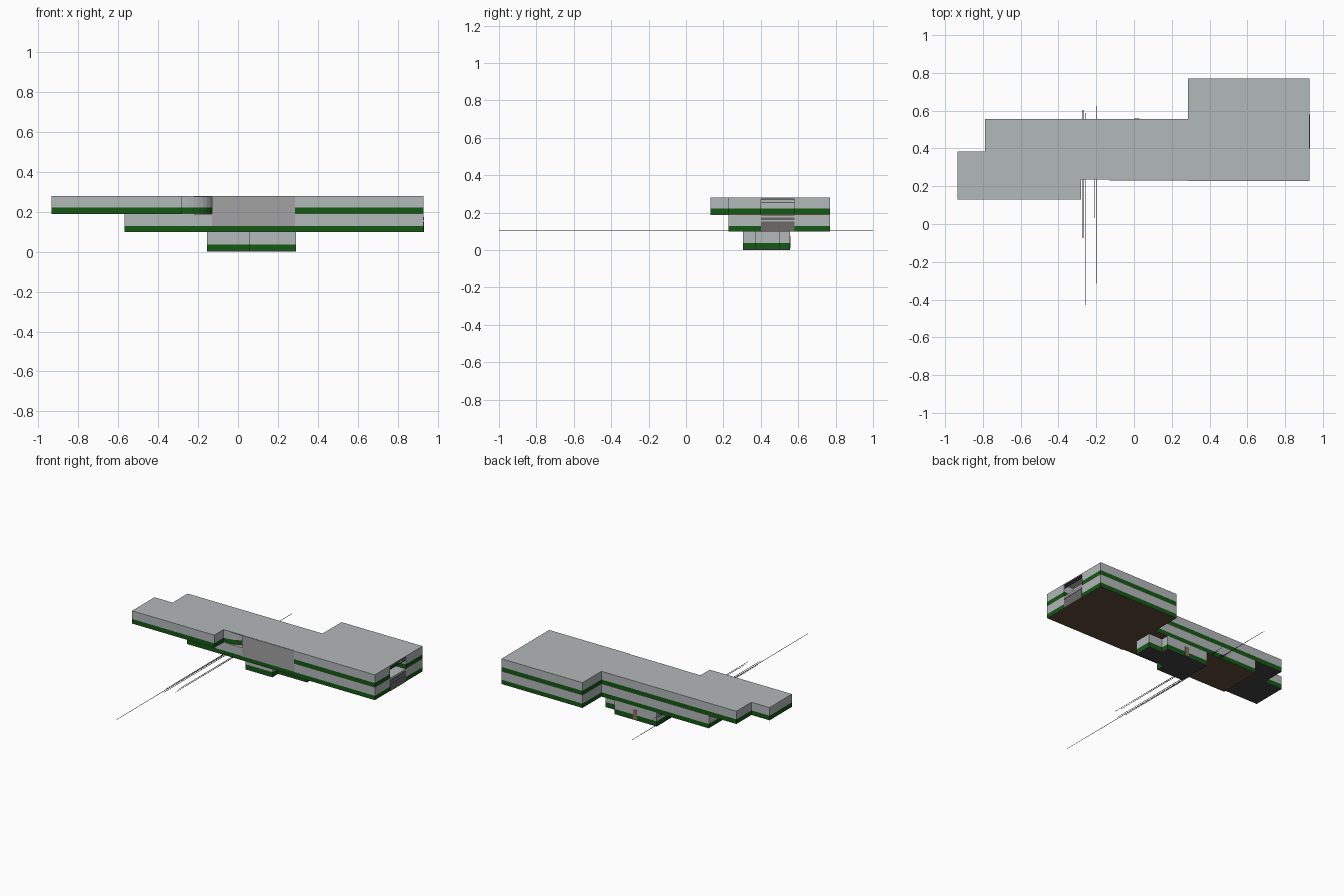
import bpy, bmesh, math

if "Cube" in bpy.data.objects:
    bpy.data.objects.remove(bpy.data.objects["Cube"])


def mat(name, r, g, b):
    m = bpy.data.materials.new(name)
    m.diffuse_color = (r, g, b, 1)
    m.use_nodes = True
    m.node_tree.nodes["Principled BSDF"].inputs["Base Color"].default_value = m.diffuse_color
    return m


WALL = mat("pale grey", 0.45, 0.48, 0.49)
PANEL = mat("mid grey", 0.36, 0.36, 0.37)
GREEN = mat("dark green", 0.006, 0.10, 0.006)
BROWN = mat("floor brown", 0.11, 0.075, 0.045)
DARK = mat("dark grey", 0.055, 0.055, 0.058)
STEP = mat("stone grey", 0.15, 0.14, 0.14)
DOOR = mat("door brown", 0.27, 0.16, 0.10)


def prism(name, outline, levels, side_mats, bottom, top):
    """Stack an outline (anticlockwise) through z levels, one material per band."""
    bm = bmesh.new()
    rings = [[bm.verts.new((x, y, z)) for x, y in outline] for z in levels]
    n = len(outline)
    mats = side_mats + [bottom, top]
    for k in range(len(levels) - 1):
        for i in range(n):
            j = (i + 1) % n
            f = bm.faces.new((rings[k][i], rings[k][j], rings[k + 1][j], rings[k + 1][i]))
            f.material_index = k
    f = bm.faces.new(rings[0][::-1])
    f.material_index = len(side_mats)
    f = bm.faces.new(rings[-1])
    f.material_index = len(side_mats) + 1
    me = bpy.data.meshes.new(name)
    bm.to_mesh(me)
    bm.free()
    for m in mats:
        me.materials.append(m)
    ob = bpy.data.objects.new(name, me)
    bpy.context.collection.objects.link(ob)
    return ob


def box(name, x0, x1, y0, y1, z0, z1, m):
    return prism(name, [(x0, y0), (x1, y0), (x1, y1), (x0, y1)], [z0, z1], [m], m, m)


# lower storey with a stepped front and back corner
lower = [(-.155, .305), (.06, .305), (.06, .37), (.29, .37), (.29, .50),
         (.18, .50), (.18, .555), (-.155, .555)]
prism("lower_storey", lower, [0, .007, .037, .10], [DARK, GREEN, WALL], DARK, WALL)
box("back_door", 0.0, .03, .55, .558, .007, .075, DOOR)

# middle storey
middle = [(-.57, .235), (.285, .235), (.285, .228), (.93, .228), (.93, .77),
          (.285, .77), (.285, .555), (-.57, .555)]
prism("middle_storey", middle, [.098, .101, .129, .188], [BROWN, GREEN, WALL], BROWN, WALL)

# upper storey: curved recess at the front, terrace recess at the right end
curve = [(-.28 + .15 * math.sin(a), .235 + .09 * (1 - math.cos(a)))
         for a in [math.pi / 2 * i / 8 for i in range(9)]]
upper = [(-.935, .13), (-.28, .13)] + curve + [
    (-.13, .236), (.285, .236), (.285, .228), (.93, .228), (.93, .40), (.85, .40),
    (.85, .58), (.93, .58), (.93, .77), (.285, .77), (.285, .555), (-.79, .555),
    (-.79, .385), (-.935, .385)]
prism("upper_storey", upper, [.188, .192, .221, .274], [BROWN, GREEN, WALL], DARK, WALL)

# flat roof
roof = [(-.935, .13), (-.28, .13), (-.28, .235), (.285, .235), (.285, .228),
        (.93, .228), (.93, .77), (.285, .77), (.285, .555), (-.79, .555),
        (-.79, .385), (-.935, .385)]
prism("roof", roof, [.274, .28], [WALL], WALL, WALL)

# plain two storey front panel
box("front_panel", -.13, .285, .231, .236, .129, .279, PANEL)

# right end entrance panels and terrace rail
for i, (z0, z1) in enumerate([(.098, .152), (.160, .175)]):
    box("entrance_panel_%d" % i, .925, .933, .40, .58, z0, z1, STEP)
for i, z in enumerate((.25, .266)):
    box("terrace_rail_%d" % i, .922, .93, .40, .58, z, z + .003, DARK)

# long thin ground slivers running front and back
for i, (x, w, front, back) in enumerate([(-.27, .004, -1, 1), (-.278, .003, -.42, .65),
                                         (-.258, .003, -.48, .60), (-.207, .003, -.38, .61),
                                         (-.197, .003, -.43, .66)]):
    prism("ground_sliver_%d" % i, [(x, front), (x + w / 2, .4), (x, back), (x - w / 2, .4)],
          [.103, .106], [DARK], DARK, DARK)
